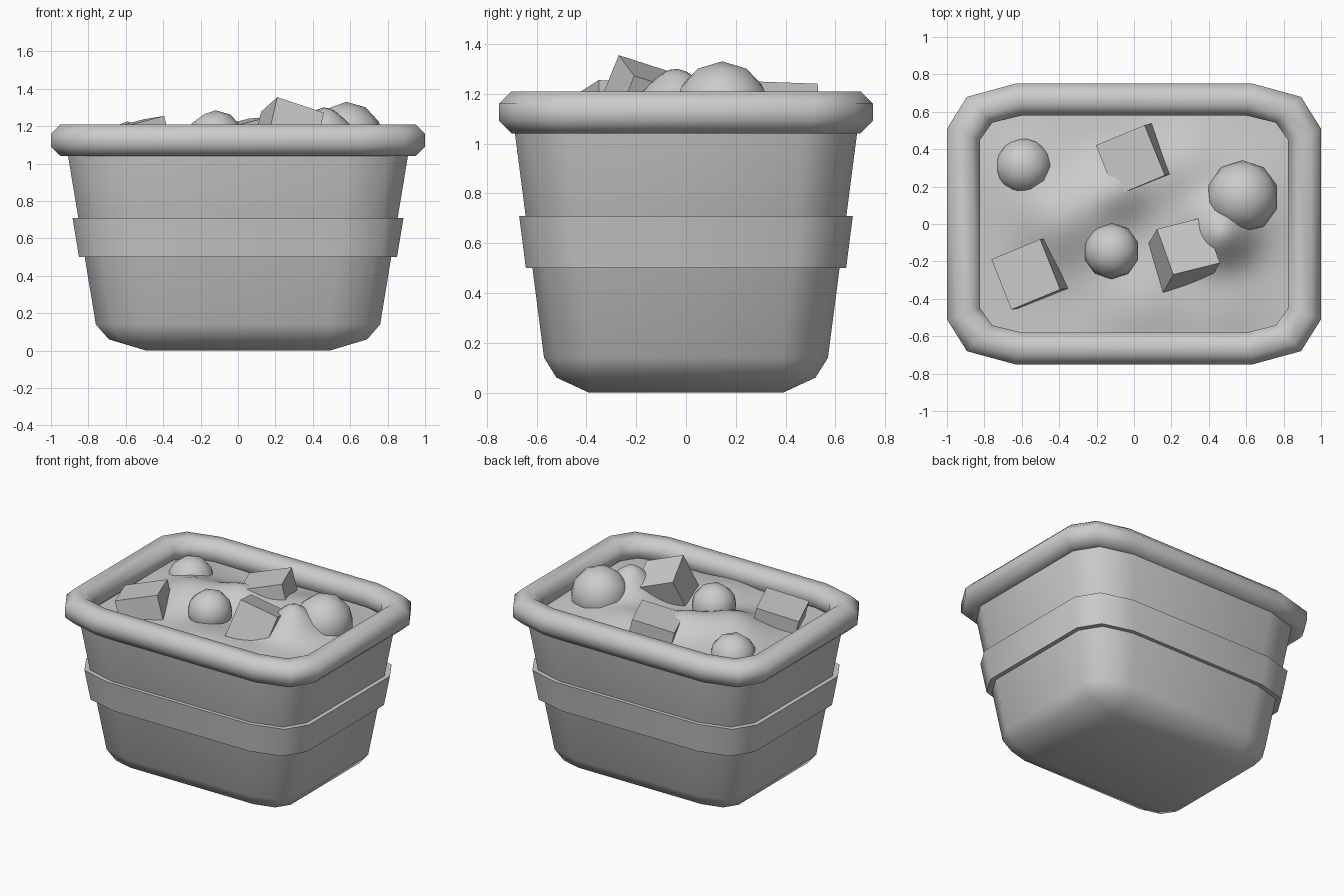
import bpy, bmesh, math
from mathutils import Vector

if "Cube" in bpy.data.objects:
    bpy.data.objects.remove(bpy.data.objects["Cube"])


def finish(name, bm, angle=None):
    bmesh.ops.remove_doubles(bm, verts=bm.verts, dist=1e-5)
    bmesh.ops.recalc_face_normals(bm, faces=bm.faces)
    me = bpy.data.meshes.new(name)
    bm.to_mesh(me)
    bm.free()
    ob = bpy.data.objects.new(name, me)
    bpy.context.collection.objects.link(ob)
    if angle:
        bpy.ops.object.select_all(action='DESELECT')
        ob.select_set(True)
        bpy.context.view_layer.objects.active = ob
        bpy.ops.object.shade_smooth_by_angle(angle=math.radians(angle))
    return ob


def ring(hx, hy, cx, cy, z):
    """Rounded rectangle, two segments per corner; cx, cy are the arc centres."""
    pts = []
    for q, (sx, sy) in enumerate([(1, 1), (-1, 1), (-1, -1), (1, -1)]):
        for k in range(3):
            a = math.pi / 2 * q + math.pi / 4 * k
            pts.append((sx * cx + (hx - cx) * math.cos(a),
                        sy * cy + (hy - cy) * math.sin(a), z))
    return pts


def loft(name, rings, closed=False, cap=False, angle=60):
    bm = bmesh.new()
    vs = [[bm.verts.new(p) for p in r] for r in rings]
    n = len(vs[0])
    pairs = list(zip(vs, vs[1:])) + ([(vs[-1], vs[0])] if closed else [])
    for a, b in pairs:
        for i in range(n):
            j = (i + 1) % n
            bm.faces.new((a[i], a[j], b[j], b[i]))
    if cap:
        bm.faces.new(vs[0])
    return finish(name, bm, angle)


def wall(hx, hy, z):
    return ring(hx, hy, hx * .64, hy * .68, z)


# Tapered tub with a rounded bottom edge
loft("tub_body", [ring(.49, .39, .49, .39, 0), ring(.69, .52, .49, .39, .06),
                  wall(.76, .57, .14), wall(.915, .692, 1.08)], cap=True)

# Raised band around the middle
loft("tub_band", [wall(.80, .59, .50), wall(.85, .643, .50),
                  wall(.885, .67, .71), wall(.83, .62, .71)], closed=True)

# Thick rolled rim, octagonal in section
rim = []
for k in range(8):
    a = math.radians(22.5 + 45 * k)
    c, s = math.cos(a) / math.cos(math.pi / 8), math.sin(a) / math.cos(math.pi / 8)
    rim.append(ring(.9115 + .0885 * c, .665 + .085 * c,
                    .618 + .018 * c, .48 + .03 * c, 1.125 + .085 * s))
loft("tub_rim", rim, closed=True)

# Lumpy filling: x, y, height, spread of each mound
mounds = [(-.38, .02, .13, .17), (.46, -.05, .20, .12), (-.09, .19, .11, .12),
          (.25, .32, .07, .15), (.03, -.42, .06, .17), (.5, -.42, .04, .15),
          (-.6, .3, .04, .18), (.58, .14, .05, .2)]
bm = bmesh.new()
bmesh.ops.create_grid(bm, x_segments=48, y_segments=36, size=1)
for v in bm.verts:
    v.co.x *= .85
    v.co.y *= .61
    v.co.z = 1.07 + sum(h * math.exp(-((v.co.x - x) ** 2 + (v.co.y - y) ** 2) / (2 * w * w))
                        for x, y, h, w in mounds)
finish("filling", bm, 80)

# Round lumps
for i, (x, y, z, r) in enumerate([(-.59, .31, 1.07, .155), (-.12, -.145, 1.135, .15),
                                  (.58, .145, 1.135, .195)]):
    bm = bmesh.new()
    bmesh.ops.create_icosphere(bm, subdivisions=2, radius=r)
    bmesh.ops.translate(bm, verts=bm.verts, vec=(x, y, z))
    finish(f"round_lump_{i + 1}", bm, 60)


# Tilted cubes, each set by its highest corner and two neighbouring top corners
def cube(name, p, q, r, size):
    p = Vector(p)
    u = (Vector(q) - p).normalized()
    v = Vector(r) - p
    v = (v - u * v.dot(u)).normalized()
    n = u.cross(v)
    if n.z > 0:
        n = -n
    bm = bmesh.new()
    bmesh.ops.create_cube(bm, size=1)
    for w in bm.verts:
        a = (w.co + Vector((.5, .5, .5))) * size
        w.co = p + u * a.x + v * a.y + n * a.z
    finish(name, bm)


cube("cube_left", (-.395, -.35, 1.255), (-.66, -.46, 1.185), (-.51, -.09, 1.235), .29)
cube("cube_back", (.165, .26, 1.25), (-.10, .15, 1.18), (.06, .51, 1.24), .29)
cube("cube_right", (.21, -.27, 1.355), (.45, -.21, 1.275), (.165, -.01, 1.26), .27)
